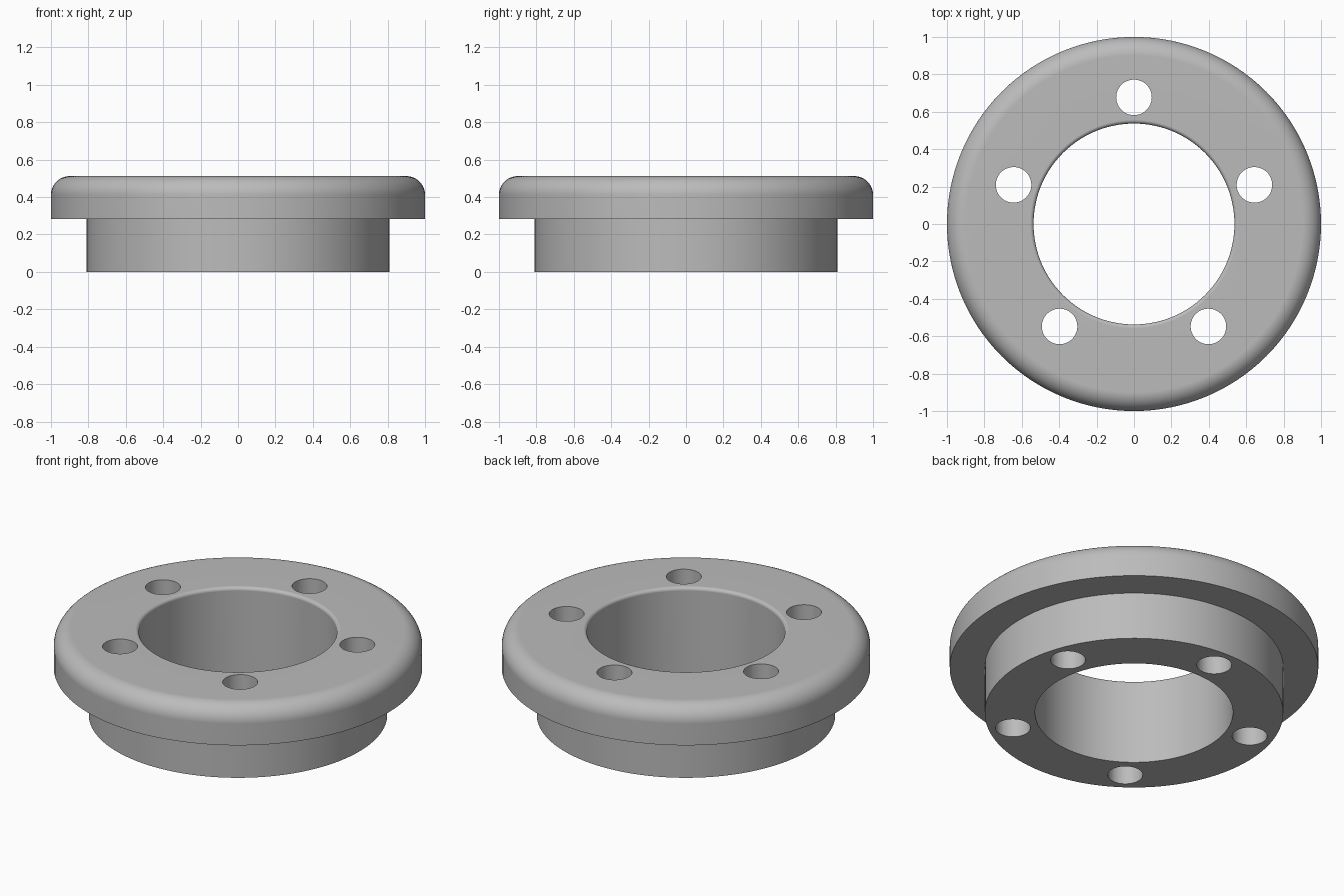
import bpy, bmesh, math
from mathutils import Matrix, Vector

BORE, HUB, RIM = 0.537, 0.81, 1.0
STEP, TOP = 0.283, 0.512
RIM_FILLET, BORE_FILLET = 0.1, 0.02
BOLT_CIRCLE, BOLT_RADIUS, BOLTS = 0.677, 0.095, 5

cube = bpy.data.objects.get("Cube")
if cube:
    bpy.data.objects.remove(cube)

grey = bpy.data.materials.new("plain grey")
grey.use_nodes = True
colour = (0.5, 0.5, 0.5, 1)
grey.diffuse_color = colour
grey.node_tree.nodes["Principled BSDF"].inputs["Base Color"].default_value = colour


def fillet(cx, cz, radius, start, end, steps):
    """Arc points in the profile plane, angles in degrees."""
    angles = [math.radians(start + (end - start) * i / steps) for i in range(steps + 1)]
    return [(cx + radius * math.cos(a), cz + radius * math.sin(a)) for a in angles]


def add_object(name, bm):
    mesh = bpy.data.meshes.new(name)
    bmesh.ops.recalc_face_normals(bm, faces=bm.faces)
    bm.to_mesh(mesh)
    bm.free()
    mesh.materials.append(grey)
    obj = bpy.data.objects.new(name, mesh)
    bpy.context.collection.objects.link(obj)
    return obj


# Flanged ring: closed profile turned around the z axis
profile = [(BORE, 0), (HUB, 0), (HUB, STEP), (RIM, STEP)]
profile += fillet(RIM - RIM_FILLET, TOP - RIM_FILLET, RIM_FILLET, 0, 90, 12)
profile += fillet(BORE + BORE_FILLET, TOP - BORE_FILLET, BORE_FILLET, 90, 180, 6)
bm = bmesh.new()
verts = [bm.verts.new((r, 0, z)) for r, z in profile]
edges = [bm.edges.new((a, b)) for a, b in zip(verts, verts[1:] + verts[:1])]
bmesh.ops.spin(bm, geom=verts + edges, cent=(0, 0, 0), axis=(0, 0, 1),
               angle=math.tau, steps=128, use_merge=False)
bmesh.ops.remove_doubles(bm, verts=bm.verts, dist=0.0001)
ring = add_object("flanged_ring", bm)

# Bolt hole cutters, evenly spaced with one at the back
bm = bmesh.new()
for i in range(BOLTS):
    angle = math.pi / 2 + math.tau * i / BOLTS
    place = Vector((math.cos(angle), math.sin(angle), 0)) * BOLT_CIRCLE
    place.z = TOP / 2
    bmesh.ops.create_cone(bm, cap_ends=True, segments=48, radius1=BOLT_RADIUS,
                          radius2=BOLT_RADIUS, depth=TOP * 2,
                          matrix=Matrix.Translation(place))
cutter = add_object("bolt_hole_cutters", bm)
cutter.hide_render = True

# Drill the holes, then discard the cutters
bpy.context.view_layer.objects.active = ring
ring.select_set(True)
cutter.select_set(False)
drill = ring.modifiers.new("drill", 'BOOLEAN')
drill.operation = 'DIFFERENCE'
drill.solver = 'EXACT'
drill.object = cutter
bpy.ops.object.modifier_apply(modifier=drill.name)
bpy.data.objects.remove(cutter)

# Smooth curved walls, crisp edges, flat ends
bpy.ops.object.shade_smooth_by_angle(angle=math.radians(30))
weighted = ring.modifiers.new("weighted_normals", 'WEIGHTED_NORMAL')
weighted.keep_sharp = True
